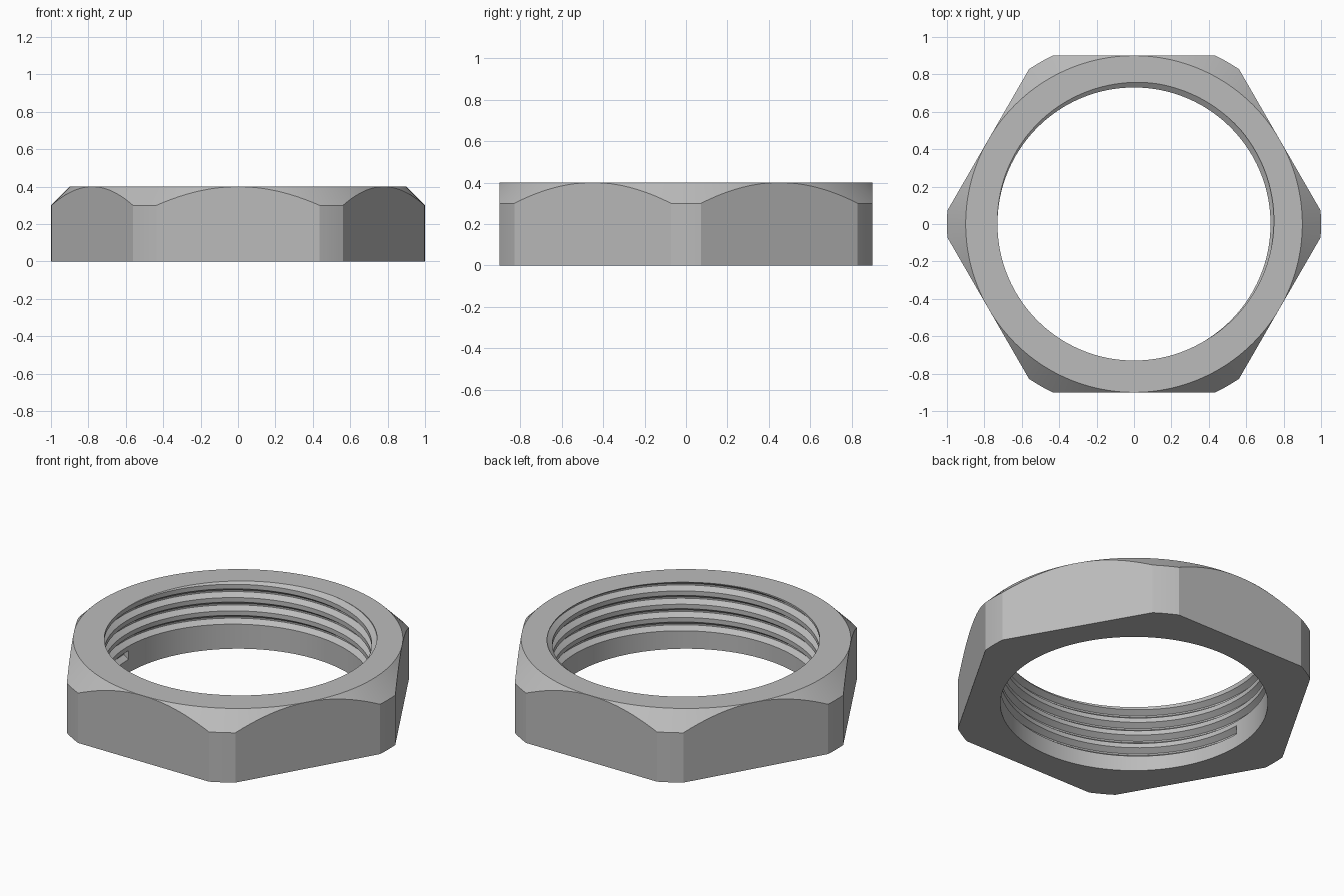
import bpy, bmesh, math

if "Cube" in bpy.data.objects:
    bpy.data.objects.remove(bpy.data.objects["Cube"])

HEIGHT, APOTHEM, R_OUT = 0.4, 0.9, 1.0        # hexagon body
R_BORE, PITCH, START, TURNS = 0.73, 0.08, 0.08, 4   # thread
GROOVE = [(0.0, 0.0), (0.022, 0.03), (0.031, 0.03), (0.053, 0.0)]  # (height, depth)


def groove_depth(u):
    for (a, da), (b, db) in zip(GROOVE, GROOVE[1:]):
        if a <= u <= b:
            return da + (db - da) * (u - a) / (b - a)
    return 0.0


def bore_radius(z, t):
    return R_BORE + max(groove_depth(z - START - PITCH * (i + t)) for i in range(TURNS))


def outer_radius(angle):
    # hexagon with its corners turned down to a cylinder
    off = (angle % (math.pi / 3)) - math.pi / 6
    return min(R_OUT, APOTHEM / math.cos(off))


def section(angle, t):
    # closed (radius, z) cross-section at one angle
    r = outer_radius(angle)
    pts = [(r, 0), (r, HEIGHT + APOTHEM - r), (APOTHEM, HEIGHT),
           (bore_radius(HEIGHT, t), HEIGHT)]
    for i in reversed(range(TURNS)):
        for u, d in reversed(GROOVE):
            z = START + PITCH * (i + t) + u
            pts.append((R_BORE + d, z) if z < HEIGHT - 1e-6
                       else (bore_radius(HEIGHT, t), HEIGHT))
    return pts + [(R_BORE, 0)]


# column angles: fine steps on corner arcs and along flats, seam at -x corner
half = math.pi / 6 - math.acos(APOTHEM / R_OUT)
sector = [0, half / 2, half]
sector += [half + (math.pi / 3 - 2 * half) * k / 24 for k in range(1, 25)]
sector += [math.pi / 3 - half / 2]
angles = [k * math.pi / 3 + s for k in range(6) for s in sector] + [2 * math.pi]

bm = bmesh.new()
columns = []
for a in angles:
    ang = a + math.pi
    columns.append([bm.verts.new((r * math.cos(ang), r * math.sin(ang), z))
                    for r, z in section(ang, a / (2 * math.pi))])
for c0, c1 in zip(columns, columns[1:]):
    n = len(c0)
    for j in range(n):
        k = (j + 1) % n
        bm.faces.new((c0[j], c1[j], c1[k], c0[k]))
# blunt end closing the start of the thread groove
bm.faces.new(columns[0][-5:-1])
bmesh.ops.remove_doubles(bm, verts=bm.verts, dist=1e-5)
bmesh.ops.recalc_face_normals(bm, faces=bm.faces)

mesh = bpy.data.meshes.new("hex_nut")
bm.to_mesh(mesh)
bm.free()
nut = bpy.data.objects.new("hex_nut", mesh)
bpy.context.collection.objects.link(nut)

steel = bpy.data.materials.new("grey_steel")
steel.diffuse_color = (0.5, 0.5, 0.5, 1)
steel.use_nodes = True
steel.node_tree.nodes["Principled BSDF"].inputs["Base Color"].default_value = steel.diffuse_color
mesh.materials.append(steel)

bpy.context.view_layer.objects.active = nut
nut.select_set(True)
bpy.ops.object.shade_smooth_by_angle(angle=math.radians(20))
